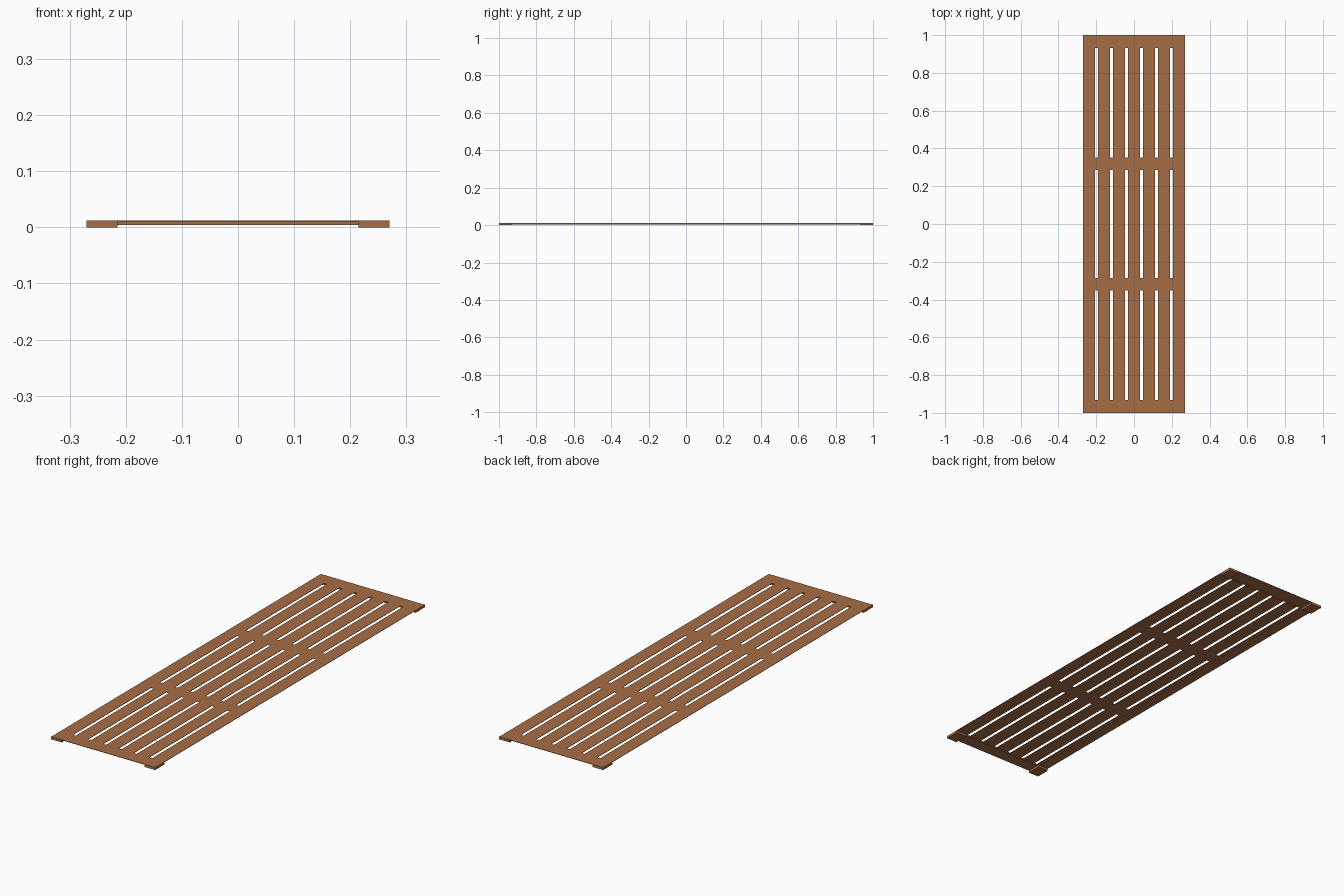
import bpy, bmesh

if "Cube" in bpy.data.objects:
    bpy.data.objects.remove(bpy.data.objects["Cube"])

HX, HY, TOP = 0.27, 1.0, 0.012      # half width, half length, height
DECK = 0.0018                       # deck thickness
SLAT, GAP = 0.064, (0.54 - 7 * 0.064) / 6

wood = bpy.data.materials.new("warm_brown_wood")
wood.diffuse_color = (0.39, 0.155, 0.06, 1)
wood.use_nodes = True
wood.node_tree.nodes["Principled BSDF"].inputs["Base Color"].default_value = wood.diffuse_color


def add(name, bm):
    mesh = bpy.data.meshes.new(name)
    bm.to_mesh(mesh)
    bm.free()
    mesh.materials.append(wood)
    obj = bpy.data.objects.new(name, mesh)
    bpy.context.collection.objects.link(obj)
    return obj


def box(name, x0, x1, y0, y1, z0, z1):
    bm = bmesh.new()
    bmesh.ops.create_cube(bm, size=1)
    for v in bm.verts:
        v.co = (x1 if v.co.x > 0 else x0, y1 if v.co.y > 0 else y0,
                z1 if v.co.z > 0 else z0)
    return add(name, bm)


def strip(name, pts):
    bm = bmesh.new()
    bm.faces.new([bm.verts.new(p) for p in pts])
    return add(name, bm)


# slatted deck: seven boards joined by four cross boards, slots left open
xs = []
for i in range(7):
    x = -HX + i * (SLAT + GAP)
    xs += [x, x + SLAT]
ys = [-HY, -0.932, -0.352, -0.287, 0.287, 0.352, 0.932, HY]
bm = bmesh.new()
grid = [[bm.verts.new((x, y, TOP - DECK)) for y in ys] for x in xs]
for i in range(len(xs) - 1):
    for j in range(len(ys) - 1):
        if i % 2 == 0 or j % 2 == 0:
            bm.faces.new((grid[i][j], grid[i + 1][j],
                          grid[i + 1][j + 1], grid[i][j + 1]))
ext = bmesh.ops.extrude_face_region(bm, geom=bm.faces[:], use_keep_orig=True)
for v in ext["geom"]:
    if isinstance(v, bmesh.types.BMVert):
        v.co.z = TOP
bmesh.ops.recalc_face_normals(bm, faces=bm.faces[:])
add("slatted_deck", bm)

# corner feet
for sx in (-1, 1):
    for sy in (-1, 1):
        xa, xb = sorted((sx * 0.215, sx * HX))
        ya, yb = sorted((sy * 0.932, sy * HY))
        box("corner_foot", xa, xb, ya, yb, 0, TOP - DECK)

# thin one-sided skirts under the rim
zb, zt = 0.004, TOP - DECK
for s in (-1, 1):
    x, y = s * 0.215, s * 0.932
    strip("side_skirt", [(x, 0.932, zb), (x, -0.932, zb),
                         (x, -0.932, zt), (x, 0.932, zt)])
    strip("end_skirt", [(0.215, y, zb), (-0.215, y, zb),
                        (-0.215, y, zt), (0.215, y, zt)])
